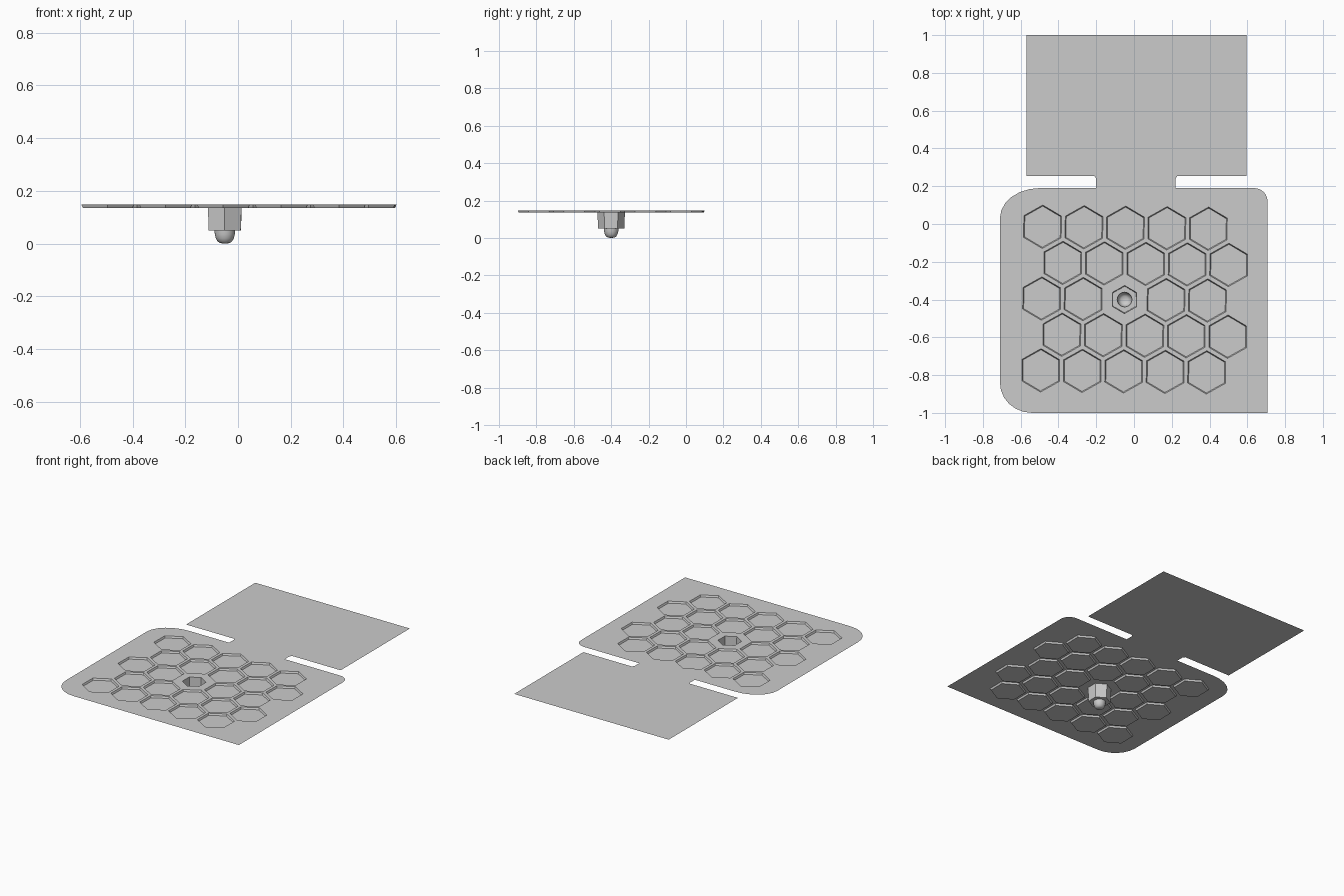
import bpy, bmesh
from math import sin, cos, pi, radians
from mathutils import Vector, Matrix

if "Cube" in bpy.data.objects:
    bpy.data.objects.remove(bpy.data.objects["Cube"])

Z = 0.148                       # sheet height
C = Vector((-0.05, -0.40))      # middle of the honeycomb
TILT = radians(-0.7)
PITCH = 0.2195


def finish(bm, name):
    me = bpy.data.meshes.new(name)
    bm.to_mesh(me)
    bm.free()
    ob = bpy.data.objects.new(name, me)
    bpy.context.collection.objects.link(ob)
    return ob


def ring(bm, c, r, z, n=6):
    return [bm.verts.new((c.x + r * sin(2 * pi * i / n - TILT),
                          c.y + r * cos(2 * pi * i / n - TILT), z)) for i in range(n)]


def close(bm, vs):
    return [bm.edges.new((vs[i], vs[(i + 1) % len(vs)])) for i in range(len(vs))]


def bridge(bm, a, b):
    n = len(a)
    for i in range(n):
        j = (i + 1) % n
        bm.faces.new((a[i], a[j], b[j], b[i]))


def corner(cx, cy, rx, ry, start):
    return [(cx + rx * cos(radians(start - 15 * k)), cy + ry * sin(radians(start - 15 * k)))
            for k in range(7)]


# base sheet outline with rounded corners and the neck to the slatted panel
outline = [(0.707, -1), *corner(-0.54, -0.84, 0.17, 0.16, 270),
           *corner(-0.50, 0.03, 0.21, 0.16, 180),
           (-0.20, 0.19), (-0.20, 0.24), (-0.21, 0.255),
           (0.23, 0.255), (0.22, 0.24), (0.22, 0.19),
           *corner(0.637, 0.12, 0.07, 0.07, 90)]
bm = bmesh.new()
edges = close(bm, [bm.verts.new((x, y, Z)) for x, y in outline])

# honeycomb openings: three rows of five on centre, two offset rows between
rot = Matrix.Rotation(TILT, 2)
cells = []
for row in range(-2, 3):
    for col in range(-2, 3):
        off = 0.5 if row % 2 else 0
        c = C + rot @ Vector(((col + off) * PITCH, row * PITCH * 0.866))
        middle = row == 0 and col == 0
        rim = ring(bm, c, 0.074 if middle else 0.115, Z)
        edges += close(bm, rim)
        cells.append((c, rim, middle))
bmesh.ops.triangle_fill(bm, edges=edges, use_beauty=True, use_dissolve=False,
                        normal=(0, 0, 1))

# shallow recess under every cell
for c, rim, middle in cells:
    if not middle:
        low = ring(bm, c, 0.109, 0.136)
        bridge(bm, rim, low)
        bm.faces.new(low[::-1])
    else:
        socket_rim = rim
        # deep hexagonal socket ending in a shelf
        low = ring(bm, c, 0.070, 0.05)
        bridge(bm, rim, low)
        shelf = ring(bm, c, 0.039, 0.05, 24)
        for i in range(6):
            for k in range(4):
                bm.faces.new((low[i], shelf[(4 * i + k + 1) % 24], shelf[4 * i + k]))
            bm.faces.new((low[i], low[(i + 1) % 6], shelf[(4 * i + 4) % 24]))
        # rounded bulb below the shelf
        prev = shelf
        for r, z in ((0.038, 0.035), (0.034, 0.02), (0.027, 0.008), (0.018, 0.002)):
            nxt = ring(bm, c, r, z, 24)
            bridge(bm, prev, nxt)
            prev = nxt
        tip = bm.verts.new((c.x, c.y, 0))
        for i in range(24):
            bm.faces.new((prev[i], prev[(i + 1) % 24], tip))
bmesh.ops.recalc_face_normals(bm, faces=bm.faces)
top = max(bm.faces, key=lambda f: f.calc_center_median().z)
if top.normal.z < 0:
    bmesh.ops.reverse_faces(bm, faces=bm.faces)
base = finish(bm, "honeycomb_sheet")

# slatted panel: four columns of eleven slats, each pressed up a little
bm = bmesh.new()
xs = [-0.57, -0.20, 0.005, 0.22, 0.595]
ys = [0.255 + i * (1 - 0.255) / 11 for i in range(12)]
grid = [[bm.verts.new((x, y, Z)) for x in xs] for y in ys]
for r in range(11):
    for k in range(4):
        bm.faces.new((grid[r][k], grid[r][k + 1], grid[r + 1][k + 1], grid[r + 1][k]))
bmesh.ops.inset_individual(bm, faces=bm.faces[:], thickness=0.004, depth=0.005)
finish(bm, "slatted_panel")

# smooth the bulb, keep the folds sharp
bpy.context.view_layer.objects.active = base
base.select_set(True)
bpy.ops.object.shade_smooth_by_angle(angle=radians(30))
